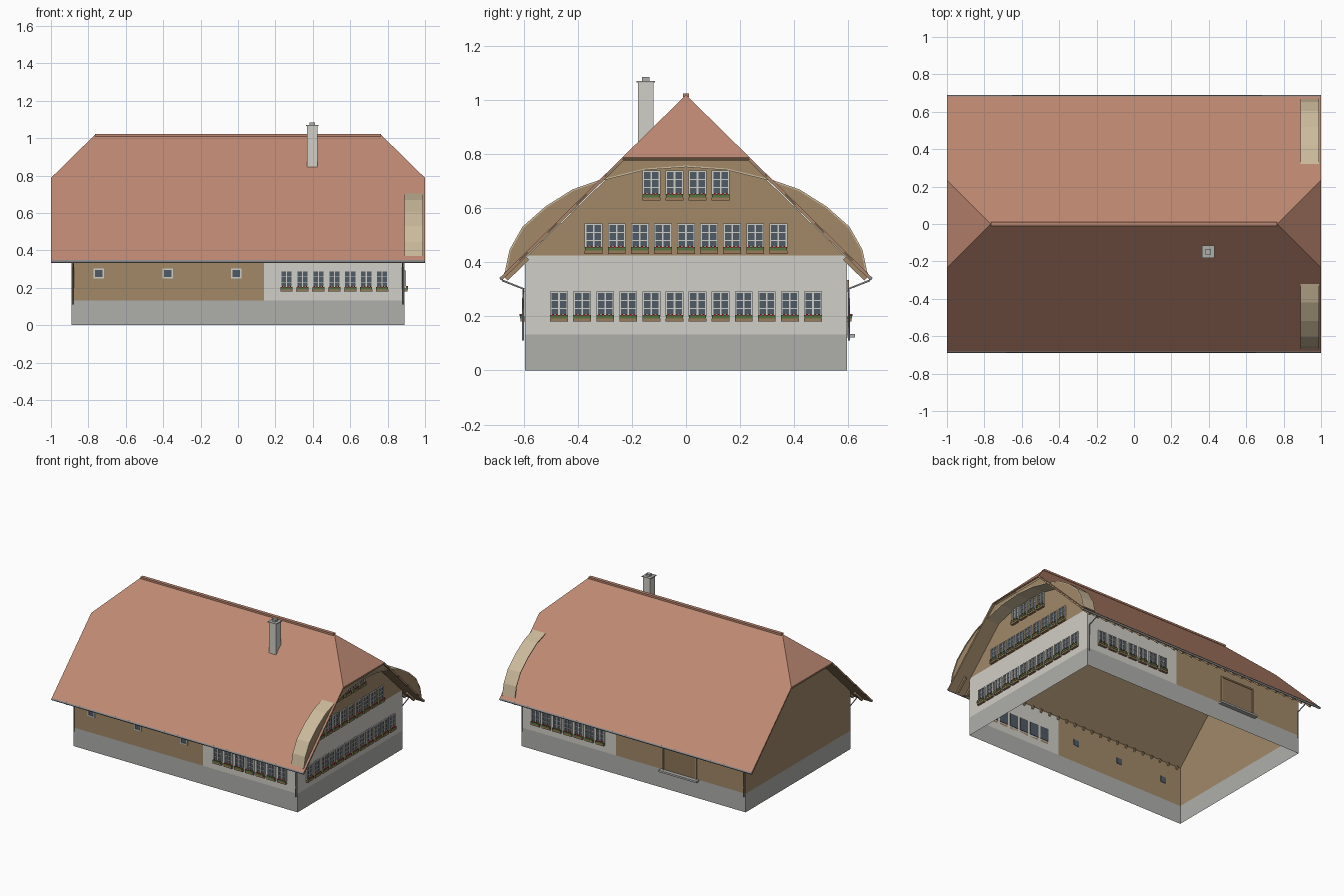
import bpy, bmesh, math
from mathutils import Matrix, Vector

if "Cube" in bpy.data.objects:
    bpy.data.objects.remove(bpy.data.objects["Cube"])

COLORS = {
    "tile": (0.52, 0.25, 0.17), "wood": (0.36, 0.25, 0.14), "plaster": (0.64, 0.62, 0.57),
    "stone": (0.43, 0.43, 0.41), "beige": (0.60, 0.49, 0.33), "frame": (0.62, 0.62, 0.58),
    "glass": (0.08, 0.10, 0.13), "leaf": (0.09, 0.18, 0.05), "flower": (0.42, 0.03, 0.03),
    "trough": (0.34, 0.20, 0.11), "metal": (0.25, 0.25, 0.26), "door": (0.27, 0.18, 0.10),
}
MATS = {}
for key, rgb in COLORS.items():
    MATS[key] = bpy.data.materials.new(key)
    MATS[key].diffuse_color = (*rgb, 1)


def finish(name, bm, mat, thick=0):
    me = bpy.data.meshes.new(name)
    bm.to_mesh(me)
    bm.free()
    ob = bpy.data.objects.new(name, me)
    bpy.context.collection.objects.link(ob)
    me.materials.append(MATS[mat])
    if thick:
        mod = ob.modifiers.new("thickness", 'SOLIDIFY')
        mod.thickness, mod.offset = thick, -1
    return ob


def sheet(name, faces, mat, thick=0, up=False):
    """Flat faces given as lists of points; shared corners are welded."""
    bm = bmesh.new()
    for pts in faces:
        bm.faces.new([bm.verts.new(p) for p in pts])
    bmesh.ops.remove_doubles(bm, verts=bm.verts, dist=1e-5)
    bm.normal_update()
    if up:
        for f in bm.faces:
            if f.normal.z < 0:
                f.normal_flip()
    return finish(name, bm, mat, thick)


def boxes(name, items, mat):
    """One object from boxes given as two opposite corners."""
    bm = bmesh.new()
    for a, b in items:
        a, b = Vector(a), Vector(b)
        size = [abs(s) for s in (b - a)]
        bmesh.ops.create_cube(bm, size=1, matrix=Matrix.Translation((a + b) / 2) @ Matrix.Diagonal((*size, 1)))
    return finish(name, bm, mat)


def pipe(name, pts, radius, mat):
    cu = bpy.data.curves.new(name, 'CURVE')
    cu.dimensions, cu.bevel_depth, cu.bevel_resolution, cu.use_fill_caps = '3D', radius, 1, True
    sp = cu.splines.new('POLY')
    sp.points.add(len(pts) - 1)
    for p, co in zip(sp.points, pts):
        p.co = (*co, 1)
    cu.materials.append(MATS[mat])
    bpy.context.collection.objects.link(bpy.data.objects.new(name, cu))


# Main dimensions
WX, WY, BASE, SPLIT = 0.89, 0.595, 0.133, 0.14
RIDGE, RX, HY, EY = 1.018, 0.765, 0.235, 0.685
SLOPE = 0.9825


def roof_z(y):
    return RIDGE - SLOPE * abs(y)


# Place a point on a wall: u along the wall, d outward, z up
WALLS = {
    "gable": lambda u, d, z: (WX + d, u, z),
    "front": lambda u, d, z: (u, -WY - d, z),
    "back": lambda u, d, z: (u, WY + d, z),
}

# Walls: open shells as stone base, plaster part and wooden part
TOP = roof_z(WY) - 0.019
c = [(-WX, -WY), (WX, -WY), (WX, WY), (-WX, WY)]
sheet("stone_base", [[(*c[i], 0), (*c[(i + 1) % 4], 0), (*c[(i + 1) % 4], BASE), (*c[i], BASE)]
                     for i in range(4)], "stone")


def side(x0, x1, y):
    pts = [(x0, y, BASE), (x1, y, BASE), (x1, y, TOP), (x0, y, TOP)]
    return pts if y < 0 else pts[::-1]


GT = [(0.125, 0.872), (-0.125, 0.872)]
plaster_top = [(0.585, 0.425), (-0.585, 0.425)]
sheet("plaster_walls", [side(SPLIT, WX, -WY), side(SPLIT, WX, WY),
      [(WX, y, z) for y, z in [(-WY, BASE), (WY, BASE), (WY, TOP), *plaster_top, (-WY, TOP)]]], "plaster")
sheet("wooden_walls", [side(-WX, SPLIT, -WY), side(-WX, SPLIT, WY),
      [(WX, y, z) for y, z in plaster_top[::-1] + GT],
      [(-WX, y, z) for y, z in [(WY, BASE), (-WY, BASE), (-WY, TOP), *GT[::-1], (WY, TOP)]]], "wood")

# Half-hipped roof: tiles above a wooden lining
def roof_faces(dz):
    out = []
    for s in (-1, 1):
        out.append([(x, s * y, roof_z(y) + dz) for x, y in
                    [(-RX, 0), (RX, 0), (1, HY), (1, EY), (-1, EY), (-1, HY)]])
        out.append([(s * RX, 0, RIDGE + dz), (s, HY, roof_z(HY) + dz), (s, -HY, roof_z(HY) + dz)])
    return out


sheet("roof_tiles", roof_faces(0), "tile", 0.005, True)
sheet("roof_lining", roof_faces(-0.0075), "wood", 0.007, True)
boxes("ridge_cap", [((-RX, -0.012, 1.010), (RX, 0.012, 1.023))], "tile")

# Curved gable arch: shell plus boards between arch and roof
half = [(0, 0.757), (0.152, 0.746), (0.31, 0.707), (0.419, 0.669), (0.519, 0.606),
        (0.604, 0.531), (0.652, 0.446), (0.668, 0.370)]
arch = [(-y, z) for y, z in half[:0:-1]] + half
sheet("arch_shell", [[(0.89, *a), (0.99, *a), (0.99, *b), (0.89, *b)]
                     for a, b in zip(arch, arch[1:])], "beige", 0.006, True)
XB = 0.985
sheet("arch_boards",
      [[(XB, s * y, z - 0.003) for y, z in half[2:] + [(0.68, 0.345)]] for s in (-1, 1)]
      + [[(XB, y, z) for y, z in [(-half[2][0], half[2][1])] + [(-half[1][0], half[1][1])] + half[:3]
          + [(0.237, 0.775), (-0.237, 0.775)]]], "wood", 0.004)

# Rafter tails, gutters and downspouts on both long sides
bm = bmesh.new()
for s in (-1, 1):
    for i in range(27):
        x = -0.93 + i * 1.86 / 26
        m = (Matrix.Translation((x, s * 0.625, roof_z(0.625) - 0.028))
             @ Matrix.Rotation(-s * math.atan(SLOPE), 4, 'X') @ Matrix.Diagonal((0.014, 0.11, 0.016, 1)))
        bmesh.ops.create_cube(bm, size=1, matrix=m)
    pipe("gutter", [(-1, s * 0.681, 0.341), (1, s * 0.681, 0.341)], 0.008, "metal")
    for x in (-0.88, 0.88):
        pipe("downspout", [(x, s * 0.68, 0.333), (x, s * 0.602, 0.302), (x, s * 0.602, 0.11)], 0.004, "metal")
finish("rafter_tails", bm, "wood")

# Windows with flower boxes
W, H = 0.066, 0.092


def window_row(name, wall, centres, z):
    P = WALLS[wall]
    frames, glass, trough, leaf, flower = [], [], [], [], []

    def add(lst, u0, u1, d0, d1, z0, z1):
        lst.append((P(u0, d0, z0), P(u1, d1, z1)))
    for u in centres:
        l, r, t = u - W / 2, u + W / 2, 0.006
        add(glass, l, r, -0.003, 0.003, z, z + H)
        for a in (l, u - t / 2, r - t):
            add(frames, a, a + t, 0, 0.008, z, z + H)
        for b, h in ((0, t), (0.3 * H, 0.003), (0.62 * H, 0.004), (H - t, t)):
            add(frames, l, r, 0, 0.007, z + b, z + b + h)
        add(trough, l, r, 0, 0.016, z - 0.020, z - 0.008)
        add(leaf, l + 0.001, r - 0.001, 0.001, 0.018, z - 0.008, z + 0.005)
        for k in (-0.022, -0.008, 0.008, 0.022):
            add(flower, u + k - 0.003, u + k + 0.003, 0.009, 0.0195, z + 0.002, z + 0.009)
    boxes(name + "_frames", frames, "frame")
    boxes(name + "_panes", glass, "glass")
    boxes(name + "_flower_boxes", trough, "trough")
    boxes(name + "_leaves", leaf, "leaf")
    boxes(name + "_flowers", flower, "flower")


def spread(n, mid=0, step=0.0853):
    return [mid + (i - (n - 1) / 2) * step for i in range(n)]


window_row("lower_gable_window", "gable", spread(12), 0.200)
window_row("middle_gable_window", "gable", spread(9), 0.451)
window_row("upper_gable_window", "gable", spread(4), 0.647)
window_row("front_window", "front", spread(7, 0.515), 0.200)
window_row("back_window", "back", spread(7, 0.515), 0.200)

# Small stable windows at the front
small = [-0.745, -0.375, -0.01]
boxes("small_window_frames", [(( x + a, -WY - 0.007, z0), (x + b, -WY, z1)) for x in small for a, b, z0, z1 in
      [(-0.028, -0.020, 0.25, 0.302), (0.020, 0.028, 0.25, 0.302),
       (-0.028, 0.028, 0.25, 0.257), (-0.028, 0.028, 0.295, 0.302)]], "frame")
boxes("small_window_panes", [((x - 0.022, -WY - 0.003, 0.255), (x + 0.022, -WY + 0.003, 0.297))
                             for x in small], "glass")

# Barn door with ledge at the back
boxes("barn_door", [((-0.495, WY - 0.002, 0.135), (-0.245, WY + 0.003, 0.325))], "door")
boxes("barn_door_frame", [((-0.505, WY, 0.135), (-0.495, WY + 0.008, 0.335)),
                          ((-0.245, WY, 0.135), (-0.235, WY + 0.008, 0.335)),
                          ((-0.505, WY, 0.325), (-0.235, WY + 0.008, 0.335))], "wood")
boxes("door_ledge", [((-0.52, WY, 0.122), (-0.22, WY + 0.03, 0.135))], "stone")

# Chimney
CX, CY = 0.397, -0.148
for name, w, z0, z1, mat in (("chimney", 0.057, 0.82, 1.064, "plaster"), ("chimney_cap", 0.068, 1.064, 1.07, "stone"),
                             ("chimney_pot", 0.028, 1.07, 1.084, "stone")):
    boxes(name, [((CX - w / 2, CY - w / 2, z0), (CX + w / 2, CY + w / 2, z1))], mat)

for m in bpy.data.materials:
    if m.users and not m.is_grease_pencil:
        m.use_nodes = True
        m.node_tree.nodes["Principled BSDF"].inputs["Base Color"].default_value = m.diffuse_color
